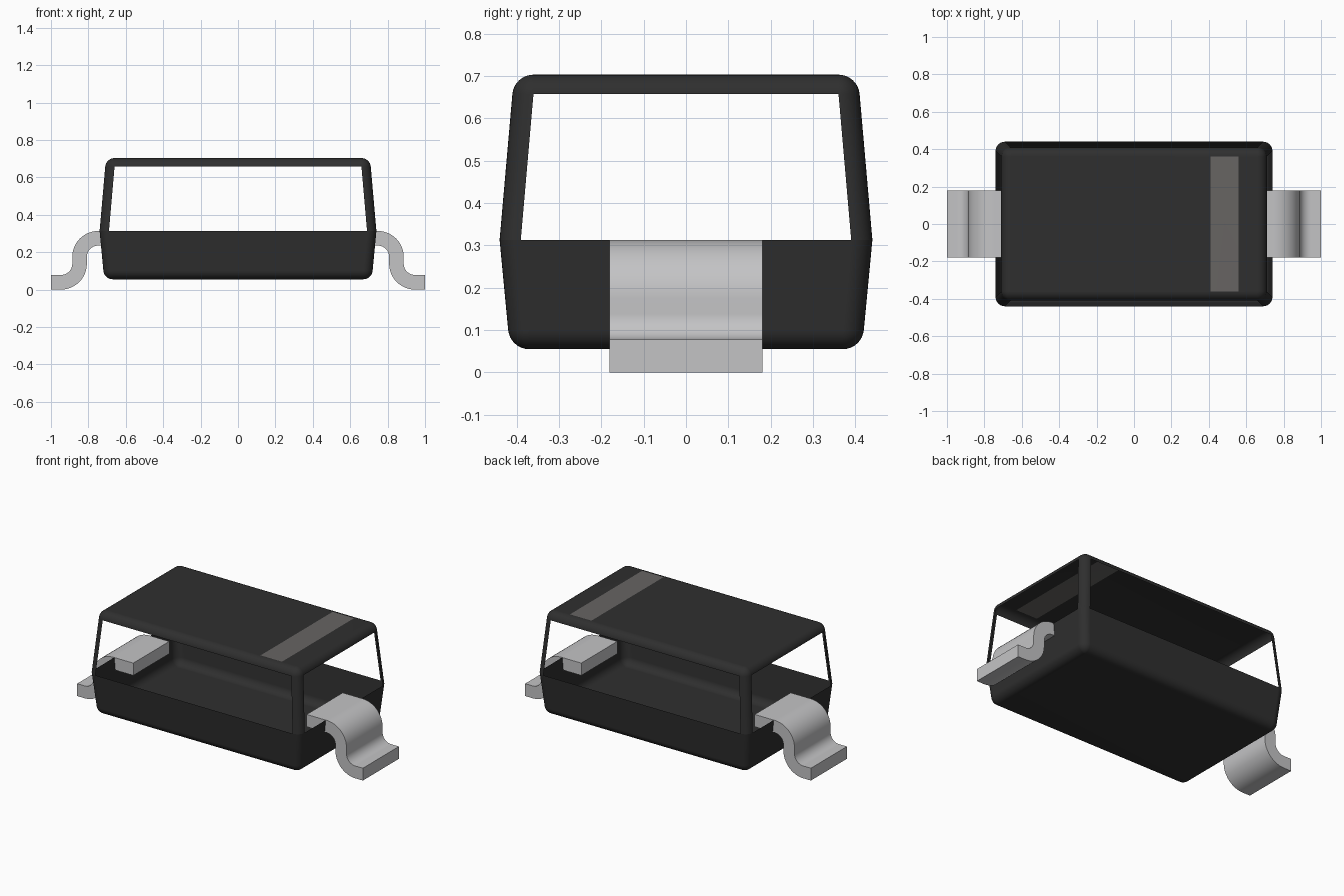
import bpy, bmesh, math

cube = bpy.data.objects.get("Cube")
if cube:
    bpy.data.objects.remove(cube, do_unlink=True)


def material(name, r, g, b):
    m = bpy.data.materials.new(name)
    m.use_nodes = True
    m.diffuse_color = (r, g, b, 1)
    m.node_tree.nodes["Principled BSDF"].inputs["Base Color"].default_value = (r, g, b, 1)
    return m


black = material("black plastic", 0.028, 0.028, 0.028)
grey = material("grey marking", 0.135, 0.128, 0.124)
metal = material("tinned metal", 0.55, 0.55, 0.56)


def finish(bm, name, mats, sharp_angle):
    """Smooth shade with sharp creases and area weighted normals."""
    for f in bm.faces:
        f.smooth = True
    for e in bm.edges:
        if e.is_manifold and e.calc_face_angle(0) > math.radians(sharp_angle):
            e.smooth = False
    mesh = bpy.data.meshes.new(name)
    bm.to_mesh(mesh)
    bm.free()
    for m in mats:
        mesh.materials.append(m)
    ob = bpy.data.objects.new(name, mesh)
    bpy.context.collection.objects.link(ob)
    wn = ob.modifiers.new("weighted normals", "WEIGHTED_NORMAL")
    wn.keep_sharp = True
    return ob


# Rounded, tapered body shell with open upper sides
RADIUS, SEG, TILT = 0.05, 8, 5
SEAM_Z = 0.313


def ring(bm, hx, hy, z, r):
    """Rounded rectangle whose corner centres lie at (+-hx, +-hy)."""
    verts = []
    for k, (sx, sy) in enumerate([(1, 1), (-1, 1), (-1, -1), (1, -1)]):
        for j in range(SEG + 1):
            a = math.pi / 2 * (k + j / SEG)
            verts.append(bm.verts.new((sx * hx + r * math.cos(a), sy * hy + r * math.sin(a), z)))
    return verts


def fillet(bm, hx, hy, z, start, end):
    rings = []
    for i in range(SEG + 1):
        a = math.radians(start + (end - start) * i / SEG)
        rings.append(ring(bm, hx, hy, z + RADIUS * math.sin(a), RADIUS * math.cos(a)))
    return rings


bm = bmesh.new()
rings = fillet(bm, 0.67, 0.37, 0.105, -90, -TILT)
seam = len(rings)
rings.append(ring(bm, 0.69, 0.39, SEAM_Z, RADIUS))
rings += fillet(bm, 0.66, 0.36, 0.653, TILT, 90)
count = len(rings[0])
for k in range(len(rings) - 1):
    for i in range(count):
        straight = i % (SEG + 1) == SEG
        if k == seam and straight:
            continue  # open side window
        j = (i + 1) % count
        bm.faces.new((rings[k][i], rings[k][j], rings[k + 1][j], rings[k + 1][i]))
bm.faces.new(rings[0][::-1])
bm.faces.new(rings[-1])
bmesh.ops.remove_doubles(bm, verts=bm.verts[:], dist=0.0005)

# Polarity band cut into the top face
for x in (0.41, 0.56):
    top = [f for f in bm.faces if f.normal.z > 0.999 or f.calc_center_median().z > 0.7029]
    edges = {e for f in top for e in f.edges}
    bmesh.ops.bisect_plane(bm, geom=top + list(edges), plane_co=(x, 0, 0), plane_no=(1, 0, 0))
bm.normal_update()
for f in bm.faces:
    c = f.calc_center_median()
    if c.z > 0.7029 and 0.41 < c.x < 0.56 and abs(c.y) < 0.1:
        f.material_index = 1
for e in bm.edges:
    if all(abs(v.co.z - SEAM_Z) < 0.001 for v in e.verts):
        e.smooth = False
finish(bm, "body_shell", [black, grey], 30)


# Bent leads: flat strip, S bend, foot
def arc(cx, cz, r, start, end, n=12):
    return [(cx + r * math.cos(math.radians(start + (end - start) * i / n)),
             cz + r * math.sin(math.radians(start + (end - start) * i / n))) for i in range(n + 1)]


def lead(name, side):
    thick, inner = 0.078, 0.06
    outer = inner + thick
    upper = (0.748, SEAM_Z - outer)
    lower = (upper[0] + outer + inner, outer)
    profile = [(0.607, SEAM_Z)] + arc(*upper, outer, 90, 0) + arc(*lower, inner, 180, 270)
    profile += [(1, thick), (1, 0)] + arc(*lower, outer, 270, 180)
    profile += arc(*upper, inner, 0, 90) + [(0.607, SEAM_Z - thick)]
    bm = bmesh.new()
    face = bm.faces.new([bm.verts.new((side * x, -0.18, z)) for x, z in profile])
    out = bmesh.ops.extrude_face_region(bm, geom=[face])
    bmesh.ops.translate(bm, vec=(0, 0.36, 0),
                        verts=[g for g in out["geom"] if isinstance(g, bmesh.types.BMVert)])
    bmesh.ops.recalc_face_normals(bm, faces=bm.faces[:])
    finish(bm, name, [metal], 30)


lead("left_lead", 1)
lead("right_lead", -1)
